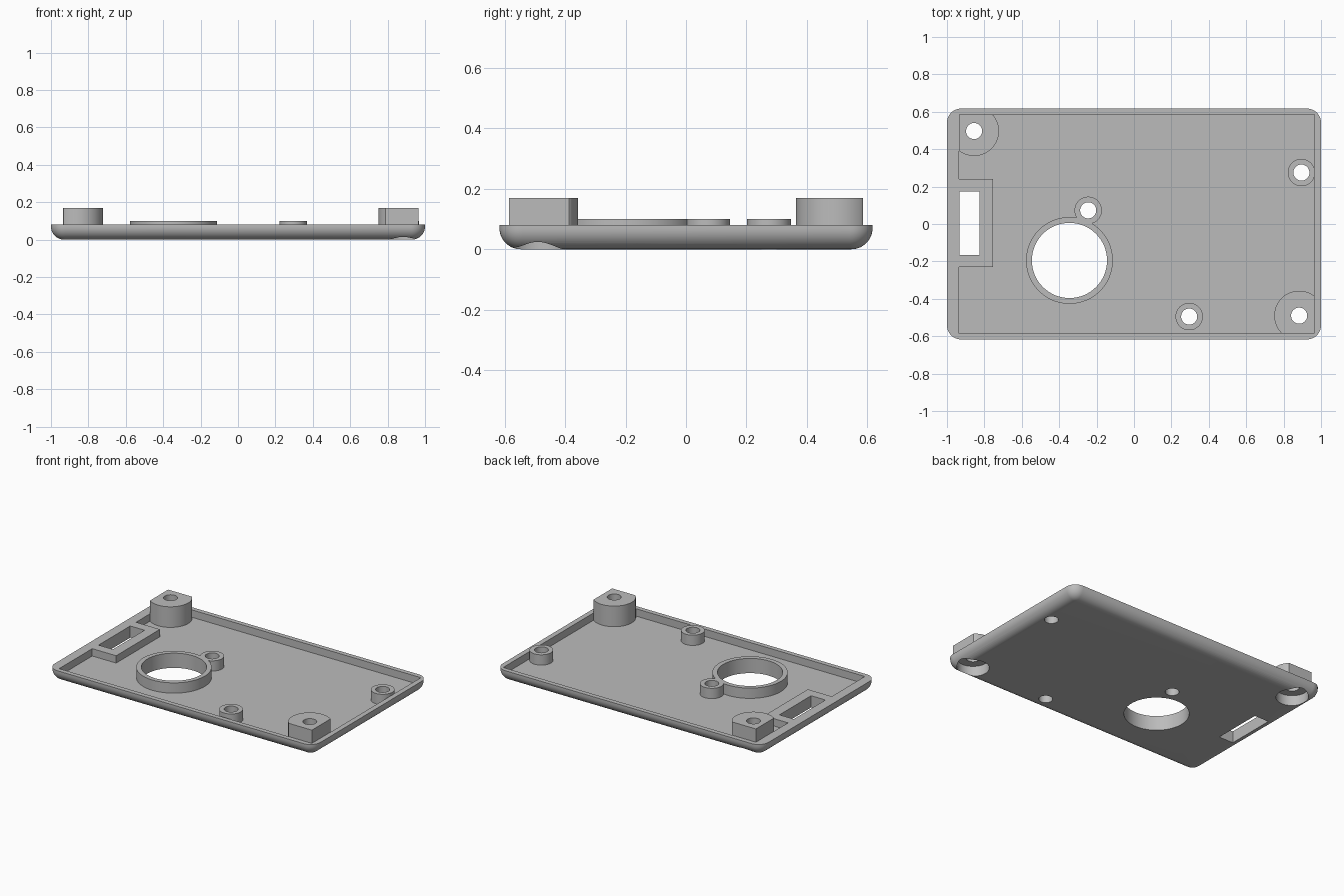
import bpy, bmesh, math

if "Cube" in bpy.data.objects:
    bpy.data.objects.remove(bpy.data.objects["Cube"], do_unlink=True)

HALF_X, HALF_Y = 1.0, 0.617
RIM, FLOOR, POST_TOP, BOSS_TOP = 0.08, 0.03, 0.10, 0.17
IN_L, IN_R, IN_Y = -0.935, 0.965, 0.585
EDGE, CORNER = 0.07, 0.075

grey = bpy.data.materials.new("plain grey")
grey.use_nodes = True
color = (0.5, 0.5, 0.5, 1)
grey.diffuse_color = color
grey.node_tree.nodes["Principled BSDF"].inputs["Base Color"].default_value = color


def loft(name, layers):
    """Closed solid through equal-length outlines, each given with its height."""
    bm = bmesh.new()
    rings = [[bm.verts.new((x, y, z)) for x, y in pts] for pts, z in layers]
    for low, high in zip(rings, rings[1:]):
        for i in range(len(low)):
            j = (i + 1) % len(low)
            bm.faces.new((low[i], low[j], high[j], high[i]))
    bm.faces.new(rings[0][::-1])
    bm.faces.new(rings[-1])
    bmesh.ops.recalc_face_normals(bm, faces=bm.faces)
    mesh = bpy.data.meshes.new(name)
    bm.to_mesh(mesh)
    bm.free()
    mesh.materials.append(grey)
    obj = bpy.data.objects.new(name, mesh)
    bpy.context.collection.objects.link(obj)
    return obj


def prism(name, pts, z0, z1):
    return loft(name, [(pts, z0), (pts, z1)])


def circle(x, y, r, n=64):
    return [(x + r * math.cos(math.tau * i / n), y + r * math.sin(math.tau * i / n))
            for i in range(n)]


def rounded_rect(inset, steps=10):
    r = CORNER - inset
    pts = []
    for q, (sx, sy) in enumerate([(1, 1), (-1, 1), (-1, -1), (1, -1)]):
        for i in range(steps + 1):
            a = math.pi / 2 * (q + i / steps)
            pts.append((sx * (HALF_X - CORNER) + r * math.cos(a),
                        sy * (HALF_Y - CORNER) + r * math.sin(a)))
    return pts


def boolean(target, tool, operation="DIFFERENCE"):
    mod = target.modifiers.new(operation.lower(), "BOOLEAN")
    mod.operation, mod.solver, mod.object = operation, "EXACT", tool
    bpy.context.view_layer.objects.active = target
    bpy.ops.object.modifier_apply(modifier=mod.name)


# Tray with rounded lower edge
layers = []
for i in range(13):
    a = math.pi / 2 * i / 12
    layers.append((rounded_rect(EDGE * (1 - math.sin(a))), EDGE * (1 - math.cos(a))))
layers.append((rounded_rect(0), RIM))
tray = loft("tray", layers)

# Pocket, leaving a raised pad around the slot
pocket = prism("pocket_cutter", [
    (IN_L, -IN_Y), (IN_R, -IN_Y), (IN_R, IN_Y), (IN_L, IN_Y),
    (IN_L, 0.24), (-0.755, 0.24), (-0.755, -0.23), (IN_L, -0.23)], FLOOR, 0.3)
slot = prism("slot_cutter", [(-0.933, -0.165), (-0.825, -0.165),
                             (-0.825, 0.175), (-0.933, 0.175)], -0.1, 0.3)
boolean(tray, pocket)
boolean(tray, slot)
cutters = [pocket, slot]
parts = [tray]


def add_hole(targets, x, y, r, z0=-0.1, z1=0.3):
    hole = prism("hole_cutter", circle(x, y, r), z0, z1)
    cutters.append(hole)
    for target in targets:
        boolean(target, hole)


# Large ring with a small post merged into it
ring = prism("opening_ring", circle(-0.345, -0.195, 0.232, 96), FLOOR, POST_TOP)
post = prism("ring_post_tool", circle(-0.245, 0.073, 0.073), FLOOR, POST_TOP)
cutters.append(post)
boolean(ring, post, "UNION")
add_hole([tray, ring], -0.345, -0.195, 0.201)
add_hole([tray, ring], -0.245, 0.073, 0.043)
parts.append(ring)

# Free-standing screw posts
for name, x, y in [("right_post", 0.895, 0.275), ("front_post", 0.295, -0.495)]:
    post = prism(name, circle(x, y, 0.073), FLOOR, POST_TOP)
    add_hole([tray, post], x, y, 0.043)
    parts.append(post)

# Tall corner bosses, trimmed by the walls and counterbored from below
for name, x, y in [("back_corner_boss", -0.855, 0.497), ("front_corner_boss", 0.883, -0.49)]:
    outline = []
    for px, py in circle(x, y, 0.133, 128):
        p = (min(max(px, IN_L), IN_R), min(max(py, -IN_Y), IN_Y))
        if p not in outline:
            outline.append(p)
    boss = prism(name, outline, FLOOR, BOSS_TOP)
    add_hole([tray, boss], x, y, 0.043)
    add_hole([tray, boss], x, y, 0.1, -0.1, 0.07)
    parts.append(boss)

for tool in cutters:
    bpy.data.objects.remove(tool, do_unlink=True)

# Smooth curved walls, crisp edges
bpy.ops.object.select_all(action="DESELECT")
for obj in parts:
    obj.select_set(True)
bpy.context.view_layer.objects.active = tray
bpy.ops.object.shade_smooth_by_angle(angle=math.radians(30))
